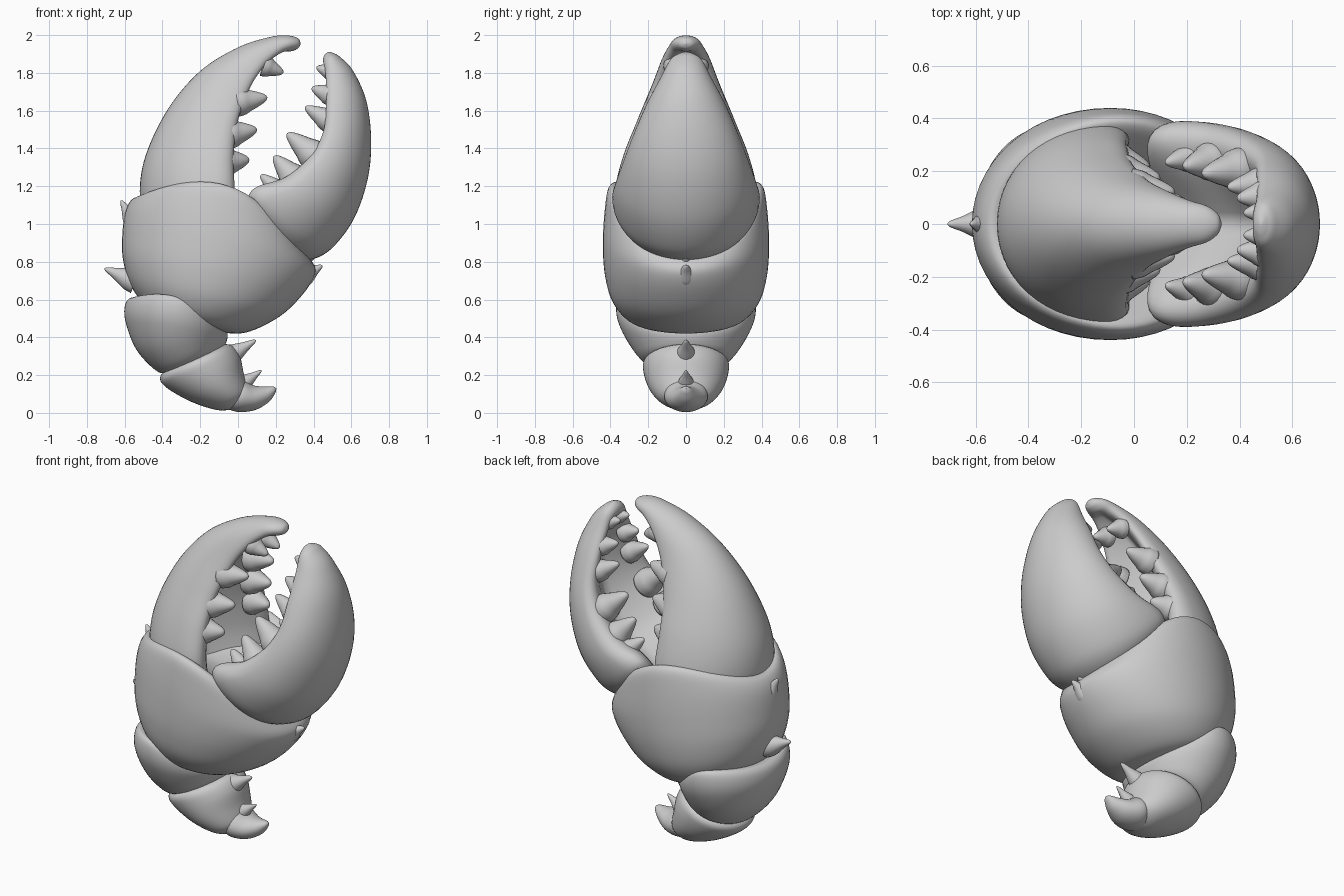
import bpy, bmesh
from math import sin, cos, pi
from mathutils import Vector

N = 56  # points around each cross-section


def make_object(name, rings, centre_caps=True):
    """Skin a list of rings, closing both ends with fans."""
    bm = bmesh.new()
    vr = [[bm.verts.new(p) for p in r] for r in rings]
    n = len(rings[0])
    for a, b in zip(vr, vr[1:]):
        for i in range(n):
            j = (i + 1) % n
            bm.faces.new((a[i], a[j], b[j], b[i]))
    for r in (vr[0], vr[-1]):
        c = bm.verts.new(sum((v.co for v in r), Vector()) / n)
        for i in range(n):
            bm.faces.new((r[i], r[(i + 1) % n], c))
    bmesh.ops.recalc_face_normals(bm, faces=bm.faces)
    for f in bm.faces:
        f.smooth = True
    me = bpy.data.meshes.new(name)
    bm.to_mesh(me)
    bm.free()
    ob = bpy.data.objects.new(name, me)
    bpy.context.collection.objects.link(ob)
    return ob


def spline(rows, steps=7):
    """Catmull-Rom through rows of numbers."""
    out = []
    for i in range(len(rows) - 1):
        a, b, c, d = (rows[max(0, min(len(rows) - 1, i + k))] for k in (-1, 0, 1, 2))
        for s in range(steps):
            t = s / steps
            out.append([0.5 * (2 * q + (r - p) * t + (2 * p - 5 * q + 4 * r - u) * t * t
                               + (3 * q - p - 3 * r + u) * t ** 3)
                        for p, q, r, u in zip(a, b, c, d)])
    return out + [list(rows[-1])]


def shell(name, rows):
    """Loft; row = outer x,z, inner x,z, half width, groove 0-1, side lift."""
    rings = []
    for px, pz, qx, qz, w, groove, lift in spline(rows):
        p, q = Vector((px, 0, pz)), Vector((qx, 0, qz))
        ch = q - p
        perp = Vector((-ch.z, 0, ch.x)).normalized()
        ring = []
        for i in range(N):
            a = 2 * pi * i / N
            c, s = cos(a), sin(a)
            t = (1 + c) / 2
            if c < 0:
                tg = 0.8 * (1 + c)
            else:
                tg = 0.8 + 0.24 * 2 * c * abs(s) - 0.28 * c ** 4
            t += (tg - t) * groove
            ring.append(p + ch * t + Vector((0, w * s, 0)) + perp * lift * s * s)
        rings.append(ring)
    return make_object(name, rings)


def spike(name, base, tip, r, blunt=1.0):
    """Cone with flared foot and rounded point."""
    base, tip = Vector(base), Vector(tip)
    ax = tip - base
    u = ax.orthogonal().normalized()
    v = ax.normalized().cross(u)
    prof = spline([(-.3, 1.3), (0, 1.2), (.25, .95), (.55, .42 + .28 * blunt),
                   (.82, .2 + .23 * blunt), (.95, .1 + .13 * blunt), (1, .02)], 3)
    return make_object(name, [[base + ax * t + (u * cos(2 * pi * i / 20) + v * sin(2 * pi * i / 20)) * r * k
                               for i in range(20)] for t, k in prof])


# palm
shell("palm", [
    (-.38, .52, -.12, .43, .16, 0, 0), (-.49, .57, .04, .425, .30, 0, 0),
    (-.57, .68, .22, .51, .39, 0, 0), (-.61, .82, .345, .63, .43, 0, .01),
    (-.612, .95, .41, .74, .44, 0, .06), (-.595, 1.07, .385, .81, .43, 0, .14),
    (-.555, 1.135, .33, .85, .41, 0, .2), (-.50, 1.13, .28, .87, .36, 0, .2),
    (-.40, 1.06, .2, .87, .25, 0, .12)])

# fixed finger
shell("fixed_finger", [
    (-.48, 1.0, -.01, 1.05, .36, 1, 0), (-.52, 1.15, -.015, 1.19, .375, 1, 0),
    (-.49, 1.36, -.02, 1.37, .33, 1, 0), (-.37, 1.61, 0, 1.54, .255, 1, 0),
    (-.2, 1.81, .06, 1.71, .18, 1, 0), (0, 1.935, .145, 1.83, .13, .8, 0),
    (.17, 1.99, .23, 1.895, .09, .4, 0), (.26, 1.998, .285, 1.915, .07, 0, 0),
    (.315, 1.985, .318, 1.93, .04, 0, 0), (.331, 1.96, .331, 1.95, .008, 0, 0)])

# movable finger
shell("movable_finger", [
    (.30, .82, .06, 1.05, .27, 1, 0), (.38, .81, .05, 1.14, .36, 1, 0),
    (.49, .865, .10, 1.20, .39, 1, 0), (.61, 1.02, .25, 1.25, .375, 1, 0),
    (.685, 1.23, .38, 1.36, .33, 1, 0), (.705, 1.44, .45, 1.49, .275, 1, 0),
    (.68, 1.65, .465, 1.64, .205, 1, 0), (.61, 1.81, .455, 1.77, .13, .7, 0),
    (.54, 1.885, .445, 1.85, .085, .2, 0), (.505, 1.905, .455, 1.89, .045, 0, 0),
    (.485, 1.912, .475, 1.91, .008, 0, 0)])

# middle arm segment
shell("middle_segment", [
    (-.35, .23, -.14, .31, .15, 0, 0), (-.42, .215, -.08, .345, .225, 0, 0),
    (-.535, .33, -.06, .38, .295, 0, 0), (-.595, .48, -.055, .42, .355, 0, .02),
    (-.598, .57, -.07, .45, .37, 0, .05), (-.565, .61, -.11, .48, .35, 0, .07),
    (-.5, .6, -.17, .49, .28, 0, .05)])

# lower arm segment
shell("lower_segment", [
    (-.36, .25, -.08, .365, .15, 0, 0), (-.412, .19, -.03, .355, .22, 0, 0),
    (-.38, .135, .01, .30, .225, 0, 0), (-.25, .06, .03, .21, .195, 0, 0),
    (-.11, .015, .05, .14, .14, 0, 0), (-.02, .02, .06, .1, .07, 0, 0)])

# end hook
shell("end_hook", [
    (-.08, .03, 0, .2, .10, 0, 0), (.0, .005, .04, .17, .115, 0, 0),
    (.09, .015, .085, .145, .09, 0, 0), (.16, .055, .135, .14, .055, 0, 0),
    (.195, .10, .185, .14, .025, 0, 0), (.203, .125, .203, .13, .005, 0, 0)])

# shell spines
for i, (bx, bz, tx, tz, r) in enumerate([
        (-.565, 1.03, -.62, 1.125, .04), (-.58, .71, -.707, .765, .05),
        (.36, .73, .447, .78, .045), (.36, .81, .41, .83, .03),
        (-.03, .31, .095, .385, .045), (.04, .165, .125, .225, .033)]):
    spike("spine_%d" % i, (bx, 0, bz), (tx, 0, tz), r, .6)

# mirrored teeth: base x,z, tip x,z, y, radius
fixed = [(-.04, 1.33, .06, 1.34, .23, .06), (-.02, 1.48, .10, 1.50, .185, .062),
         (.03, 1.65, .155, 1.67, .13, .06), (.16, 1.83, .24, 1.80, .06, .045)]
moving = [(.2, 1.19, .12, 1.26, .25, .045), (.28, 1.26, .19, 1.36, .235, .06),
          (.38, 1.38, .26, 1.48, .205, .065), (.46, 1.56, .355, 1.62, .15, .05),
          (.47, 1.69, .39, 1.72, .105, .045), (.475, 1.81, .415, 1.83, .045, .035)]
for label, teeth in (("fixed", fixed), ("movable", moving)):
    for i, (bx, bz, tx, tz, y, r) in enumerate(teeth):
        for side, s in (("front", -1), ("back", 1)):
            spike("%s_tooth_%s_%d" % (label, side, i), (bx, s * y, bz), (tx, s * y * .93, tz), r)
